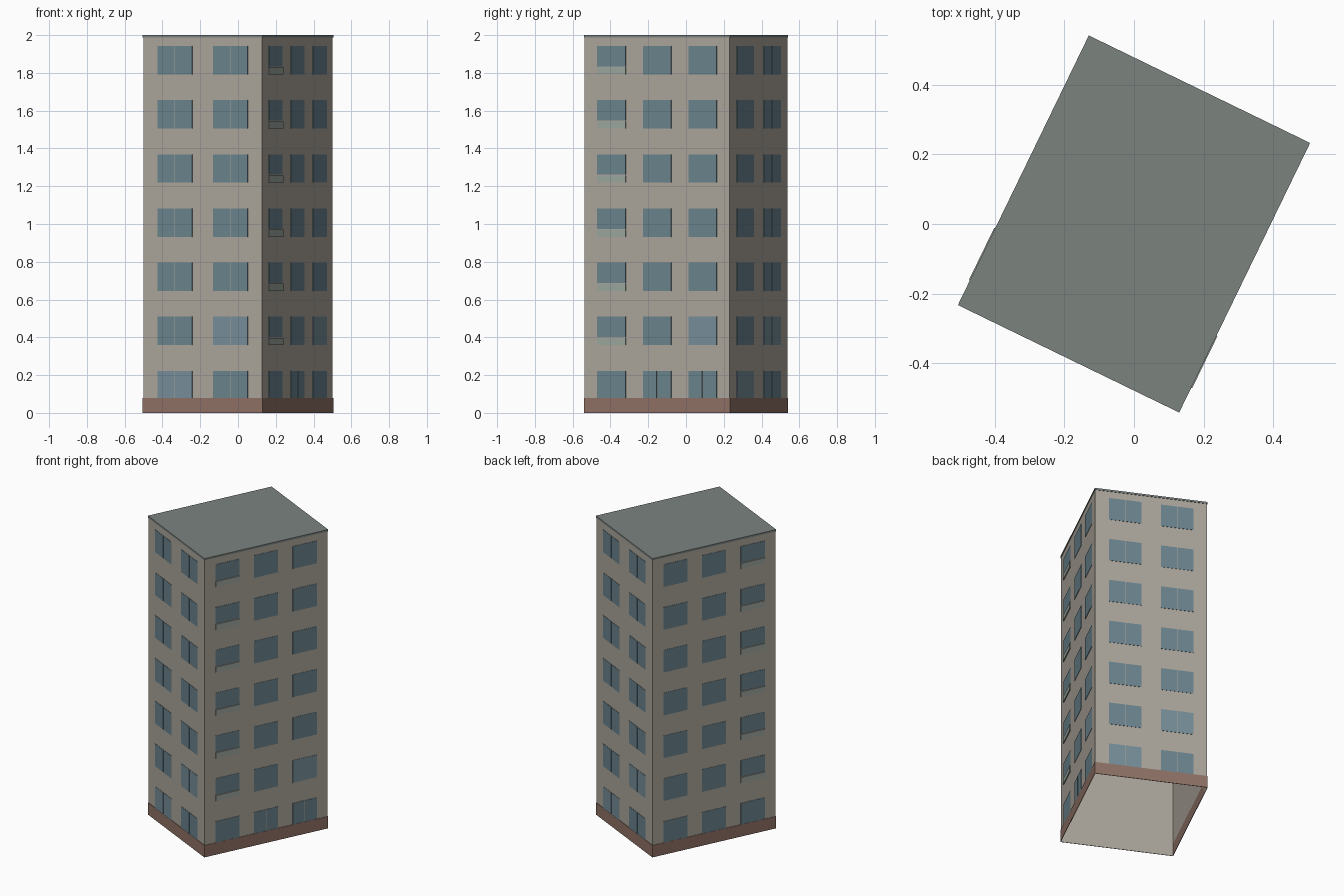
import bpy, bmesh, math
from mathutils import Matrix, Vector

if "Cube" in bpy.data.objects:
    bpy.data.objects.remove(bpy.data.objects["Cube"])

TURN = Matrix.Rotation(math.radians(-25.9), 4, 'Z')
W, D, H = 0.706, 0.860, 2.0      # outer size of plinth and roof
LIP = 0.003                      # how far plinth and roof stand proud of the walls
PITCH, FIRST, WIN_H = 0.2865, 0.148, 0.15


def material(name, rgb):
    m = bpy.data.materials.new(name)
    m.diffuse_color = [(c / 255) ** 2.2 for c in rgb] + [1]
    m.use_nodes = True
    m.node_tree.nodes["Principled BSDF"].inputs["Base Color"].default_value = m.diffuse_color
    return m


wall_mat = material("wall_render", (171, 165, 154))
plinth_mat = material("plinth_brown", (142, 113, 102))
roof_mat = material("roof_grey", (122, 130, 126))
glass_mat = material("glass", (106, 131, 140))
pale_mat = material("pale_glass", (118, 141, 152))
ledge_mat = material("ledge_grey", (155, 165, 158))


def box(bm, matrix, lo, hi, skip=()):
    """Box between two corners; faces whose local normal is in skip are left out."""
    lo, hi = Vector(lo), Vector(hi)
    new = bmesh.ops.create_cube(bm, size=1)["verts"]
    faces = {f for v in new for f in v.link_faces}
    for f in faces:
        f.normal_update()
    gone = [f for f in faces if any(f.normal.dot(Vector(s)) > 0.9 for s in skip)]
    bmesh.ops.delete(bm, geom=gone, context='FACES_ONLY')
    for v in new:
        local = Vector((lo[i] + (v.co[i] + 0.5) * (hi[i] - lo[i]) for i in range(3)))
        v.co = matrix @ local


def finish(name, bm, mat):
    mesh = bpy.data.meshes.new(name)
    bm.to_mesh(mesh)
    bm.free()
    ob = bpy.data.objects.new(name, mesh)
    mesh.materials.append(mat)
    bpy.context.collection.objects.link(ob)
    return ob


UP, DOWN = (0, 0, 1), (0, 0, -1)
w, d = W / 2, D / 2

# hollow wall shell, open at the bottom
bm = bmesh.new()
box(bm, TURN, (-w + LIP, -d + LIP, 0), (w - LIP, d - LIP, H - 0.012), (UP, DOWN))
finish("walls", bm, wall_mat)

# plinth band around the foot
bm = bmesh.new()
box(bm, TURN, (-w, -d, 0), (w, d, 0.08), (UP, DOWN))
plinth = finish("plinth", bm, plinth_mat)
mod = plinth.modifiers.new("thickness", 'SOLIDIFY')
mod.thickness, mod.offset, mod.use_even_offset = LIP, -1, True

# thin roof slab
bm = bmesh.new()
box(bm, TURN, (-w, -d, H - 0.012), (w, d, H))
finish("roof", bm, roof_mat)

# side name, quarter turns, wall distance, window columns, window width, ledge column
SIDES = [("front", 0, d, (-0.163, 0.163), 0.204, None),
         ("right", 1, w, (-0.268, 0, 0.268), 0.167, 0),
         ("back", 2, d, (-0.163, 0.163), 0.204, None),
         ("left", 3, w, (-0.268, 0, 0.268), 0.167, 2)]

for name, turns, dist, columns, width, ledge_col in SIDES:
    M = TURN @ Matrix.Rotation(turns * math.pi / 2, 4, 'Z')
    glass, pale, ledges = bmesh.new(), bmesh.new(), bmesh.new()
    y_in, y_out = -dist + LIP, -dist + 0.001
    for row in range(7):
        mid = FIRST + row * PITCH
        for col, x in enumerate(columns):
            bottom, top = mid - WIN_H / 2, mid + WIN_H / 2
            l, r = x - width / 2, x + width / 2
            has_ledge = col == ledge_col and row > 0
            # window balcony: a shallow slab under a shortened pane
            if has_ledge:
                box(ledges, M, (l, -dist - 0.003, bottom), (r, y_in, bottom + 0.038), [(0, 1, 0)])
                bottom += 0.042
            # panes, split in two by a thin gap where the window is double
            double = ledge_col is None or (name == "right" and row == 0 and col > 0)
            panes = [(l, x - 0.002), (x + 0.002, r)] if double else [(l, r)]
            is_pale = (row == 1 and col == len(columns) - 1 and name != "left") or \
                      (row == 0 and col == 0 and ledge_col is None)
            for a, b in panes:
                box(pale if is_pale else glass, M, (a, y_out, bottom), (b, y_in, top), [(0, 1, 0)])
    finish(name + "_windows", glass, glass_mat)
    if pale.faces:
        finish(name + "_pale_windows", pale, pale_mat)
    else:
        pale.free()
    if ledges.faces:
        finish(name + "_balcony_slabs", ledges, ledge_mat)
    else:
        ledges.free()
